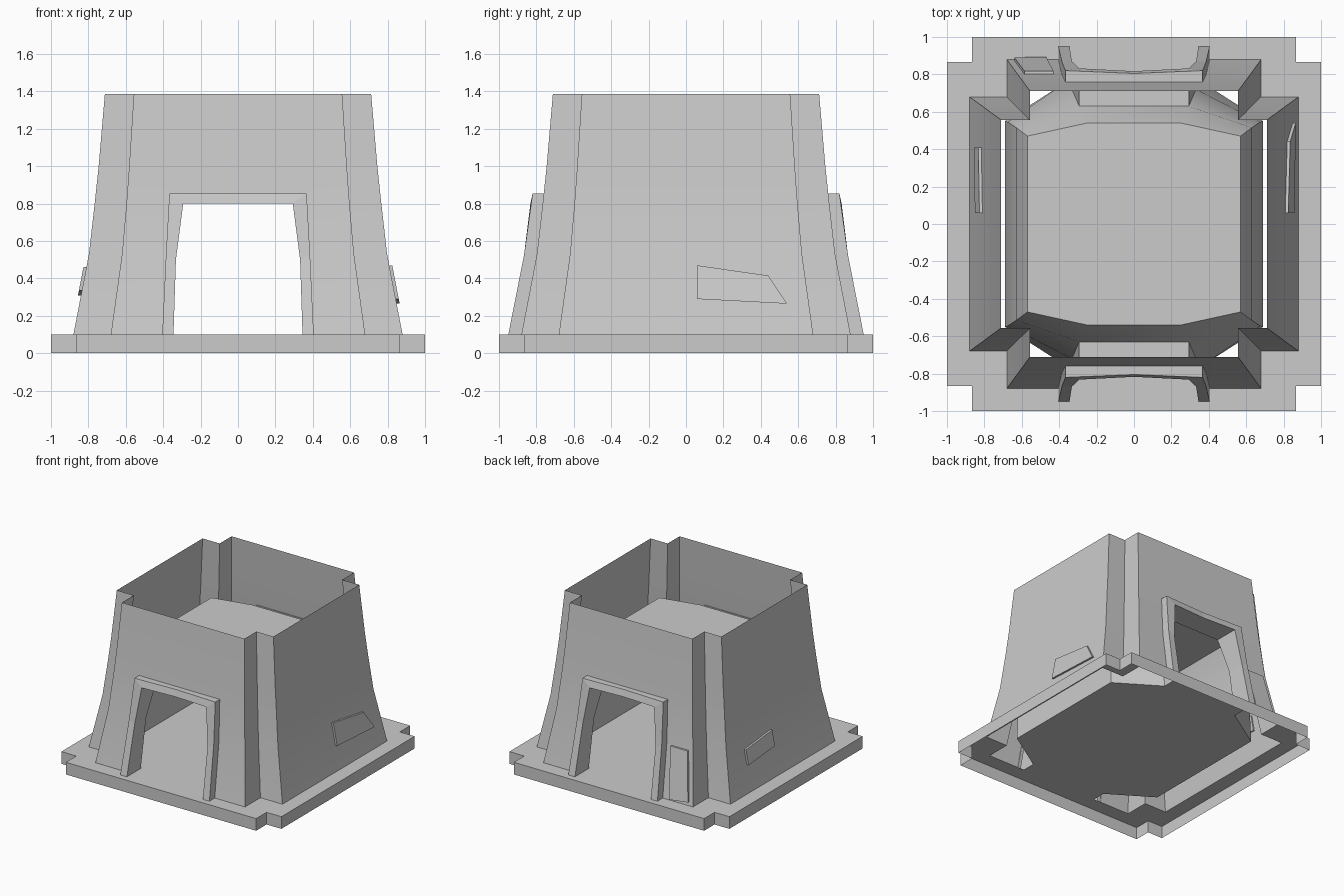
import bpy, bmesh, math

if "Cube" in bpy.data.objects:
    bpy.data.objects.remove(bpy.data.objects["Cube"])


def finish(name, bm, angle=None):
    bmesh.ops.remove_doubles(bm, verts=bm.verts, dist=0.0005)
    bmesh.ops.recalc_face_normals(bm, faces=bm.faces)
    mesh = bpy.data.meshes.new(name)
    bm.to_mesh(mesh)
    bm.free()
    ob = bpy.data.objects.new(name, mesh)
    bpy.context.collection.objects.link(ob)
    if angle:
        bpy.ops.object.select_all(action='DESELECT')
        ob.select_set(True)
        bpy.context.view_layer.objects.active = ob
        bpy.ops.object.shade_smooth_by_angle(angle=math.radians(angle))
    return ob


def loft(loops, closed=True, skip=lambda level, i: False, bm=None):
    """Skin a row of loops with quads; returns the bmesh and its vertex rows."""
    bm = bm or bmesh.new()
    rows = [[bm.verts.new(p) for p in loop] for loop in loops]
    n = len(rows[0])
    for k in range(len(rows) - 1):
        for i in range(n if closed else n - 1):
            if not skip(k, i):
                j = (i + 1) % n
                bm.faces.new((rows[k][i], rows[k][j], rows[k + 1][j], rows[k + 1][i]))
    return bm, rows


def plus(a, b, d, z):
    """Square with notched corners; +y and -y sides carry door points at +-d."""
    half = [(a, -b), (a, b), (b, b), (b, a), (d, a), (-d, a), (-b, a), (-b, b)]
    return [(x, y, z) for x, y in half] + [(-x, -y, z) for x, y in half]


# base plate: rim and top ring, open underneath
bm, _ = loft([plus(1, .865, .37, 0), plus(1, .865, .37, .1), plus(.88, .68, .37, .1)])
finish("base_plate", bm)

# flared outer walls with a doorway front and back
wall = [(.1, .88, .68, .375), (.53, .797, .62, .36), (.83, .763, .594, .33),
        (1.0, .745, .582, .33), (1.385, .712, .557, .33)]
bm, _ = loft([plus(a, b, d, z) for z, a, b, d in wall],
             skip=lambda k, i: k < 2 and i in (4, 12))
finish("outer_walls", bm, 30)


def wall_at(z):
    for lo, hi in zip(wall, wall[1:]):
        if z <= hi[0]:
            t = (z - lo[0]) / (hi[0] - lo[0])
            return lo[1] + t * (hi[1] - lo[1])
    return wall[-1][1]


# inner chamber: eight-sided vault with floor and roof, open at the doors
room = [(.1, .69, .55, .345, .77), (.5, .675, .545, .332, .72),
        (.8, .63, .515, .293, .63), (.97, .57, .47, .25, .54)]


def octagon(z, sx, sy, fx, fy):
    half = [(sx, -sy), (sx, sy), (fx, fy), (-fx, fy)]
    return [(x, y, z) for x, y in half] + [(-x, -y, z) for x, y in half]


bm, rows = loft([octagon(*r) for r in room], skip=lambda k, i: k < 2 and i in (2, 6))
bm.faces.new(rows[0])
bm.faces.new(rows[-1])
finish("inner_chamber", bm, 35)

# door frames: raised trim, passage lining and threshold
outer = [(.405, .1), (.385, .53), (.367, .855)]
front = [.95, .865, .82]


def door_frame(name, side):
    path = []
    for k in range(3):
        ox, oz = outer[k]
        z, _, _, fx, fy = room[k]
        inner_y = front[k] + (.012 if k == 2 else .004 if k == 1 else 0)
        path.append([(ox, wall_at(oz) - .005, oz), (ox, front[k], oz),
                     (fx, inner_y, z), (fx, fy, z)])
    mid = [(0, y - dip, z) for (x, y, z), dip in zip(path[2], (0, .015, .015, 0))]
    left = [[(-x, y, z) for x, y, z in p] for p in reversed(path)]
    loops = [[(x, side * y, z) for x, y, z in p] for p in path + [mid] + left]
    bm, rows = loft(loops, closed=False)
    bm.faces.new((rows[0][2], rows[0][3], rows[-1][3], rows[-1][2]))
    finish(name, bm)


door_frame("front_door_frame", -1)
door_frame("back_door_frame", 1)


# thin raised patches that follow the wall slope
def patch(name, points, place):
    loops = [[place(u, wall_at(z) + off, z) for u, z in points] for off in (-.01, .016)]
    bm, rows = loft(loops)
    bm.faces.new(rows[0])
    bm.faces.new(rows[1])
    finish(name, bm)


patch("right_patch", [(.06, .47), (.44, .415), (.54, .265), (.06, .29)],
      lambda u, d, z: (d, u, z))
patch("left_patch", [(.06, .46), (.41, .43), (.41, .31), (.06, .335)],
      lambda u, d, z: (-d, u, z))
patch("back_patch", [(-.47, .11), (-.64, .13), (-.585, .51), (-.43, .51)],
      lambda u, d, z: (u, d, z))
